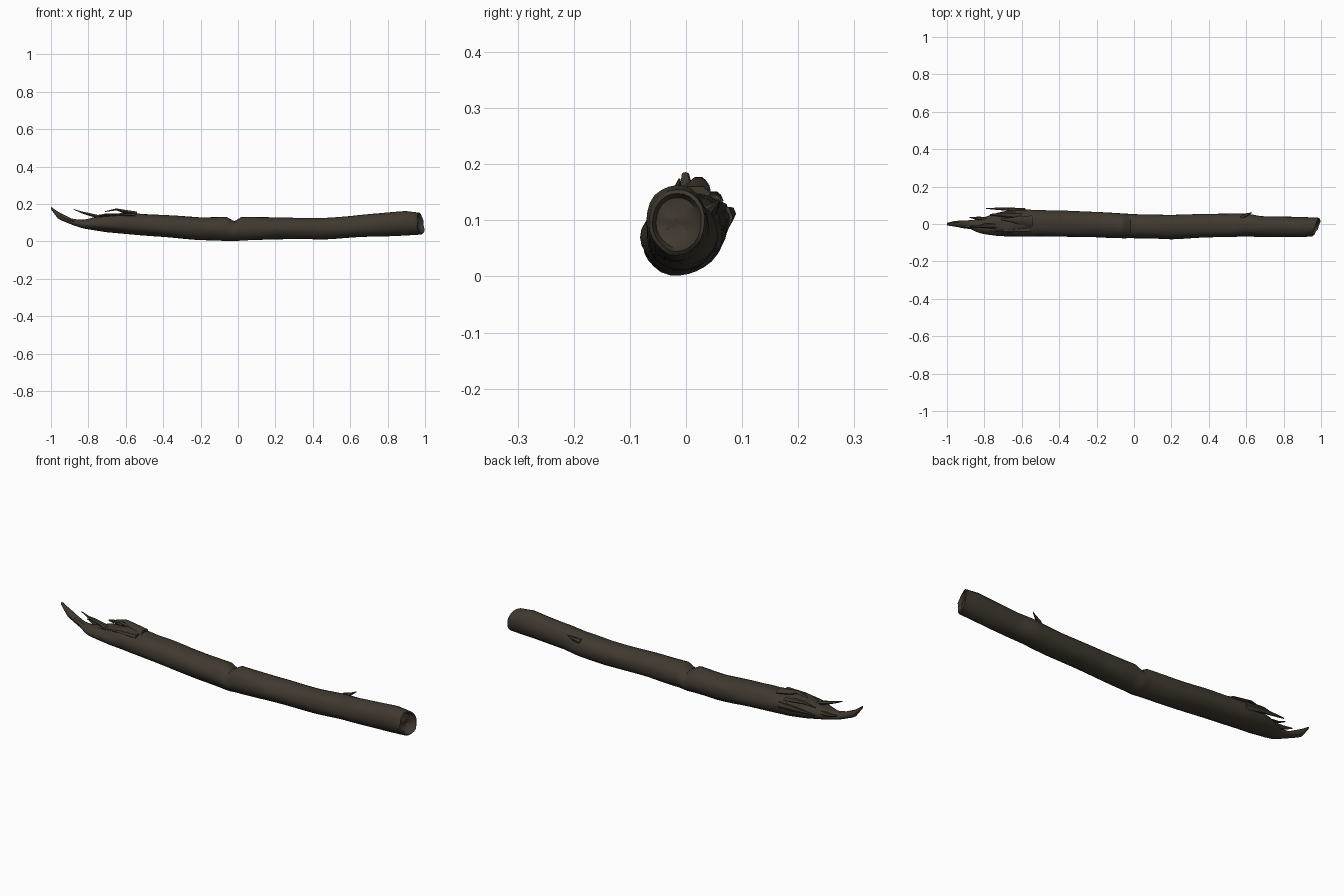
import bpy
import bmesh
import math
from mathutils import Vector, noise

cube = bpy.data.objects.get("Cube")
if cube:
    bpy.data.objects.remove(cube, do_unlink=True)


def make_material(name, colour):
    mat = bpy.data.materials.new(name)
    mat.use_nodes = True
    mat.diffuse_color = colour
    shader = mat.node_tree.nodes["Principled BSDF"]
    shader.inputs["Base Color"].default_value = colour
    shader.inputs["Roughness"].default_value = 0.9
    return mat


bark = make_material("dark brown bark", (0.05, 0.04, 0.029, 1))
SIDES = 24

# Trunk outline: x, bottom, top, front, back
STATIONS = [
    (-1.0, .172, .186, -.008, .006), (-.96, .118, .158, -.014, .016),
    (-.88, .086, .118, -.024, .02), (-.83, .07, .115, -.048, .025),
    (-.78, .062, .128, -.058, .045), (-.7, .05, .142, -.066, .068),
    (-.62, .042, .156, -.066, .08), (-.5, .032, .148, -.068, .075),
    (-.35, .02, .14, -.07, .07), (-.2, .008, .13, -.07, .066),
    (-.06, .003, .13, -.075, .055), (-.02, .002, .108, -.076, .052),
    (.02, .005, .132, -.077, .05), (.2, .012, .127, -.08, .05),
    (.45, .012, .127, -.071, .056), (.6, .02, .136, -.067, .057),
    (.68, .024, .143, -.07, .042), (.9, .034, .163, -.071, .037),
    (.972, .038, .156, -.066, .034),
]


def outline(x):
    for a, b in zip(STATIONS, STATIONS[1:]):
        if x <= b[0]:
            t = (x - a[0]) / (b[0] - a[0])
            return [p + (q - p) * t for p, q in zip(a[1:], b[1:])]
    return STATIONS[-1][1:]


def trunk_point(x, angle):
    low, high, front, back = outline(x)
    c, s = math.cos(angle), math.sin(angle)
    ry, rz = (back - front) / 2, (high - low) / 2
    # Long grain, with torn wood on the upper broken end
    grain = noise.noise(Vector((x * 5, c * 1.6, s * 1.6)))
    torn = max(0, min(1, (-.4 - x) * 4)) * max(0, s + .3)
    rough = noise.noise(Vector((x * 17, c * 4, s * 4)))
    size = 1 + .055 * grain + .14 * torn * rough
    y = (front + back) / 2 + ry * c * size
    z = max(0, (low + high) / 2 + rz * s * size)
    # Slanting cut at the sound end
    slant = max(0, (x - .85) / .122)
    x += slant * (.38 * (y + .018) - .13 * (z - .095))
    return Vector((x, y, z))


def finish(bm, name):
    bmesh.ops.recalc_face_normals(bm, faces=bm.faces)
    mesh = bpy.data.meshes.new(name)
    bm.to_mesh(mesh)
    bm.free()
    obj = bpy.data.objects.new(name, mesh)
    bpy.context.collection.objects.link(obj)
    mesh.materials.append(bark)
    bpy.ops.object.select_all(action="DESELECT")
    obj.select_set(True)
    bpy.context.view_layer.objects.active = obj
    bpy.ops.object.shade_smooth_by_angle(angle=math.radians(40))
    return obj


def loft(bm, loops):
    rings = [[bm.verts.new(p) for p in loop] for loop in loops]
    for a, b in zip(rings, rings[1:]):
        for i in range(len(a)):
            j = (i + 1) % len(a)
            bm.faces.new((a[i], a[j], b[j], b[i]))
    bm.faces.new(rings[0][::-1])
    bm.faces.new(rings[-1])


# Trunk, with a dished and ragged end
xs = sorted({-1 + 1.972 * i / 110 for i in range(111)} | {-.02, -.06, .02})
angles = [math.tau * i / SIDES for i in range(SIDES)]
loops = [[trunk_point(x, a) for a in angles] for x in xs]
centre = sum(loops[-1], Vector()) / SIDES
for shrink, depth in ((.88, .006), (.75, -.012), (.4, -.022), (.1, -.016)):
    ring = []
    for p in loops[-1 - len(loops) + len(xs)]:
        q = centre + (p - centre) * shrink
        q.x += depth + .008 * noise.noise(q * 40)
        ring.append(q)
    loops.append(ring)
bm = bmesh.new()
loft(bm, loops)
finish(bm, "trunk")


def splinter(name, points, width, thick):
    """Tapering sliver along a short path, wide in y and thin in z."""
    bm = bmesh.new()
    loops = []
    for i, p in enumerate(points):
        taper = 1 - .85 * i / (len(points) - 1)
        loops.append([Vector(p) + Vector((0, width * taper * math.cos(k * math.tau / 6),
                                          thick * taper * math.sin(k * math.tau / 6)))
                      for k in range(6)])
    loft(bm, loops)
    finish(bm, name)


# Torn slivers around the broken end
splinter("upright_splinter", [(-.72, -.01, .125), (-.8, -.01, .146), (-.84, -.015, .157), (-.88, -.012, .173)], .016, .012)
splinter("back_splinter", [(-.58, .068, .105), (-.68, .08, .112), (-.79, .083, .115)], .016, .022)
splinter("top_bark_flap", [(-.54, .015, .148), (-.62, .02, .163), (-.65, .022, .172), (-.71, .025, .16)], .03, .014)
splinter("front_bark_flap", [(-.55, -.03, .14), (-.65, -.035, .142), (-.75, -.04, .132)], .02, .011)
splinter("rear_bark_flap", [(-.6, .045, .135), (-.7, .05, .145), (-.77, .05, .136)], .022, .012)
splinter("low_splinter", [(-.74, .02, .1), (-.83, .03, .106), (-.88, .035, .118)], .016, .018)
splinter("tip_splinter", [(-.84, -.012, .098), (-.92, -.01, .122), (-.97, -.008, .148)], .02, .016)

# Broken twig stub on the back
splinter("twig_stub", [(.57, .035, .11), (.605, .05, .122), (.63, .06, .137)], .014, .016)
